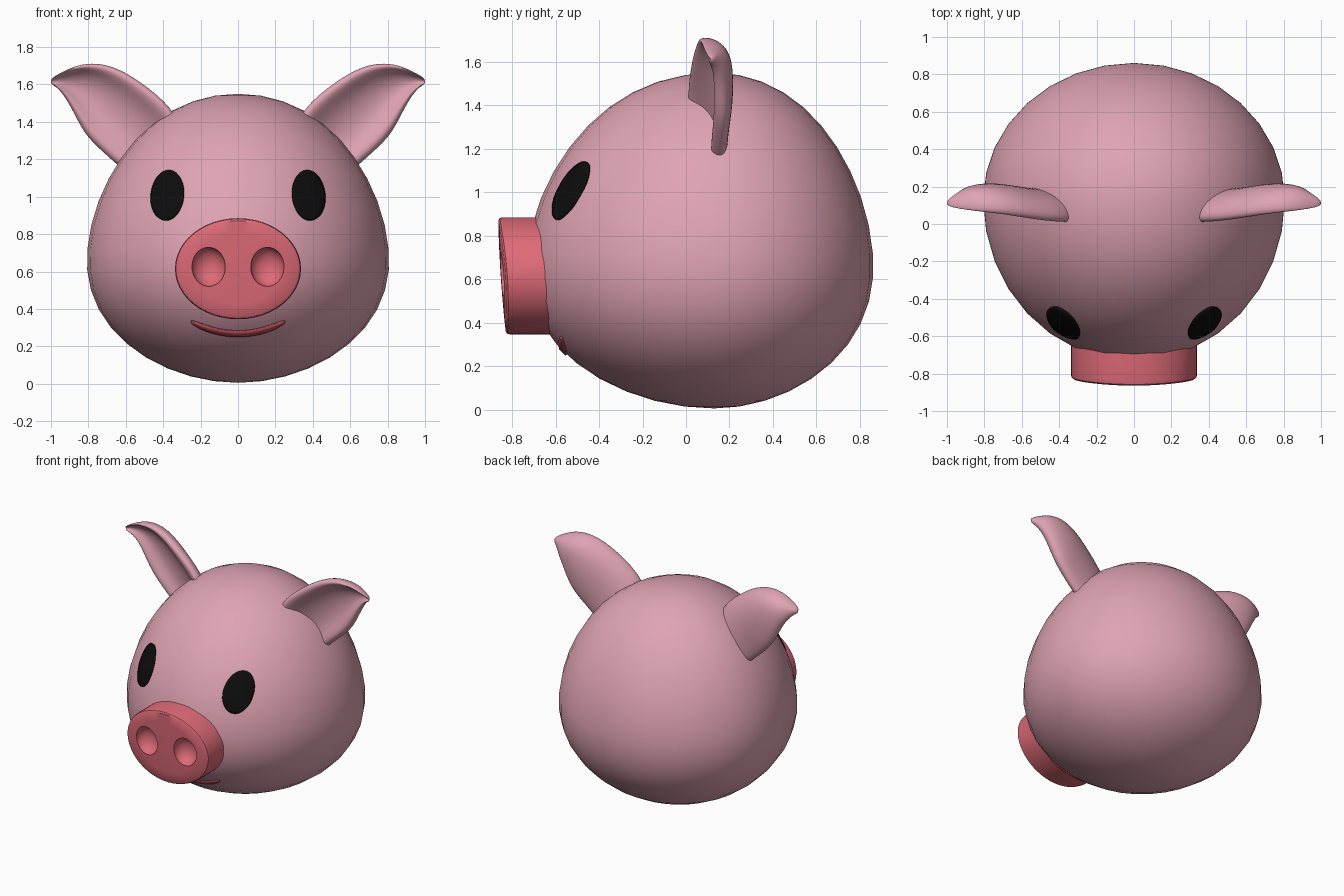
import bpy, bmesh, math
from mathutils import Vector
from mathutils.bvhtree import BVHTree

if "Cube" in bpy.data.objects:
    bpy.data.objects.remove(bpy.data.objects["Cube"])


def material(name, rgb):
    m = bpy.data.materials.new(name)
    m.diffuse_color = (*rgb, 1)
    m.use_nodes = True
    m.node_tree.nodes["Principled BSDF"].inputs["Base Color"].default_value = m.diffuse_color
    return m


PINK = material("pig pink", (0.74, 0.37, 0.45))
ROSE = material("snout rose", (0.73, 0.145, 0.185))
RED = material("mouth red", (0.50, 0.08, 0.105))
BLACK = material("eye black", (0.004, 0.004, 0.004))


def finish(bm, name, mat, angle=180):
    bmesh.ops.recalc_face_normals(bm, faces=bm.faces)
    me = bpy.data.meshes.new(name)
    bm.to_mesh(me)
    bm.free()
    me.materials.append(mat)
    ob = bpy.data.objects.new(name, me)
    bpy.context.collection.objects.link(ob)
    smooth(me, angle)
    return ob


def smooth(me, angle):
    for p in me.polygons:
        p.use_smooth = True
    if angle < 180:
        me.set_sharp_from_angle(angle=math.radians(angle))


def loft(bm, rings, cap_start=True, cap_end=True, closed=True):
    """Skin a list of equally long point rings."""
    vs = [[bm.verts.new(p) for p in r] for r in rings]
    n = len(vs[0])
    for a, b in zip(vs, vs[1:]):
        for i in range(n if closed else n - 1):
            j = (i + 1) % n
            bm.faces.new((a[i], a[j], b[j], b[i]))
    if cap_start:
        bm.faces.new(vs[0])
    if cap_end:
        bm.faces.new(vs[-1])


def mirror(ob):
    ob.modifiers.new("mirror", 'MIRROR').use_mirror_merge = False


# Head: egg-like ball, longer toward the face and fuller at the bottom
bm = bmesh.new()
bmesh.ops.create_uvsphere(bm, u_segments=32, v_segments=20, radius=1)
for v in bm.verts:
    x, y, z = v.co
    k = 1 - 0.09 * z * math.sqrt(max(0, 1 - z * z))
    v.co = (0.805 * x * k,
            0.13 + y * k * (0.86 if y < 0 else 0.73),
            0.72 + z * (0.83 if z > 0 else 0.715))
bvh = BVHTree.FromBMesh(bm)
finish(bm, "head", PINK)


def on_face(x, z, lift=0.005):
    """Project a front-view point onto the head."""
    hit, nor, _, _ = bvh.ray_cast(Vector((x, -3, z)), Vector((0, 1, 0)))
    return hit + nor * lift


def plate(ob):
    s = ob.modifiers.new("thickness", 'SOLIDIFY')
    s.thickness, s.offset = 0.008, 0


# Eyes: thin tilted ovals lying on the head
bm = bmesh.new()
tilt = math.radians(7)
rings = []
for r in (0.1, 0.3, 0.5, 0.7, 0.85, 1.0):
    ring = []
    for i in range(32):
        a = math.tau * i / 32
        u, w = 0.087 * r * math.cos(a), 0.134 * r * math.sin(a)
        ring.append(on_face(0.375 + u * math.cos(tilt) - w * math.sin(tilt),
                            1.005 + u * math.sin(tilt) + w * math.cos(tilt)))
    rings.append(ring)
loft(bm, rings, cap_end=False)
eyes = finish(bm, "eyes", BLACK)
plate(eyes)
mirror(eyes)

# Mouth: thin smiling stripe below the snout
bm = bmesh.new()
strip = []
for i in range(33):
    t = i / 16 - 1
    w = 0.015 * math.sqrt(max(0.08, 1 - abs(t) ** 8))
    x, z = 0.25 * t, 0.27 + 0.065 * t * t
    strip.append([on_face(x, z + w * s) for s in (-1, 0, 1)])
loft(bm, strip, False, False, closed=False)
plate(finish(bm, "mouth", RED))

# Snout: oval plug with a softened rim and gently domed front
bm = bmesh.new()
rings = []
for s, y in ((1, -0.52), (1, -0.825), (0.985, -0.84), (0.95, -0.847),
             (0.7, -0.85), (0.4, -0.852), (0.1, -0.853)):
    ring = []
    for i in range(48):
        a = math.tau * i / 48
        cx, cz = s * math.cos(a), s * math.sin(a)
        shift = (-0.018 * cz + 0.018 * cx * cx) if y < -0.6 else 0
        ring.append((0.337 * cx, y + shift, 0.615 + 0.27 * cz))
    rings.append(ring)
loft(bm, rings)
snout = finish(bm, "snout", ROSE)

# Nostrils: two oval hollows cut into the snout
bm = bmesh.new()
for side in (-1, 1):
    made = bmesh.ops.create_uvsphere(bm, u_segments=24, v_segments=16, radius=1)
    for v in made["verts"]:
        v.co = (side * 0.157 + 0.09 * v.co.x, -0.845 + 0.075 * v.co.y,
                0.625 + 0.105 * v.co.z)
cutter = finish(bm, "nostril_cutter", ROSE)
cutter.hide_render = True
cut = snout.modifiers.new("nostrils", 'BOOLEAN')
cut.operation, cut.solver, cut.object = 'DIFFERENCE', 'EXACT', cutter
deps = bpy.context.evaluated_depsgraph_get()
snout_mesh = bpy.data.meshes.new_from_object(snout.evaluated_get(deps))
snout.modifiers.clear()
snout.data = snout_mesh
smooth(snout_mesh, 35)
bpy.data.objects.remove(cutter)

# Ears: scooped front, rounded back
# stations: upper edge x, y, z / lower edge x, y, z / depth
STATIONS = (
    (0.28, -0.01, 1.36, 0.56, 0.10, 1.08, 0.12),
    (0.36, -0.01, 1.495, 0.675, 0.10, 1.185, 0.12),
    (0.48, 0.00, 1.595, 0.80, 0.11, 1.295, 0.13),
    (0.60, 0.02, 1.675, 0.85, 0.11, 1.375, 0.13),
    (0.72, 0.04, 1.72, 0.89, 0.11, 1.46, 0.12),
    (0.84, 0.055, 1.715, 0.93, 0.11, 1.535, 0.10),
    (0.94, 0.075, 1.67, 0.97, 0.10, 1.585, 0.06),
    (1.005, 0.095, 1.63, 1.0, 0.10, 1.60, 0.025),
)
# cross-section: position from upper to lower edge, depth from front to back
SECTION = ((0, 0.4), (0.05, 0.08), (0.14, 0.08), (0.28, 0.5), (0.5, 0.7),
           (0.72, 0.6), (0.87, 0.2), (0.95, 0.2), (1, 0.5), (0.9, 0.85),
           (0.6, 1.15), (0.3, 1.2), (0.08, 0.9))
bm = bmesh.new()
rings = []
for ux, uy, uz, lx, ly, lz, d in STATIONS:
    up, low = Vector((ux, uy, uz)), Vector((lx, ly, lz))
    rings.append([up.lerp(low, s) + Vector((0, d * k, 0)) for s, k in SECTION])
loft(bm, rings)
ears = finish(bm, "ears", PINK)
sub = ears.modifiers.new("round", 'SUBSURF')
sub.levels = sub.render_levels = 2
mirror(ears)
